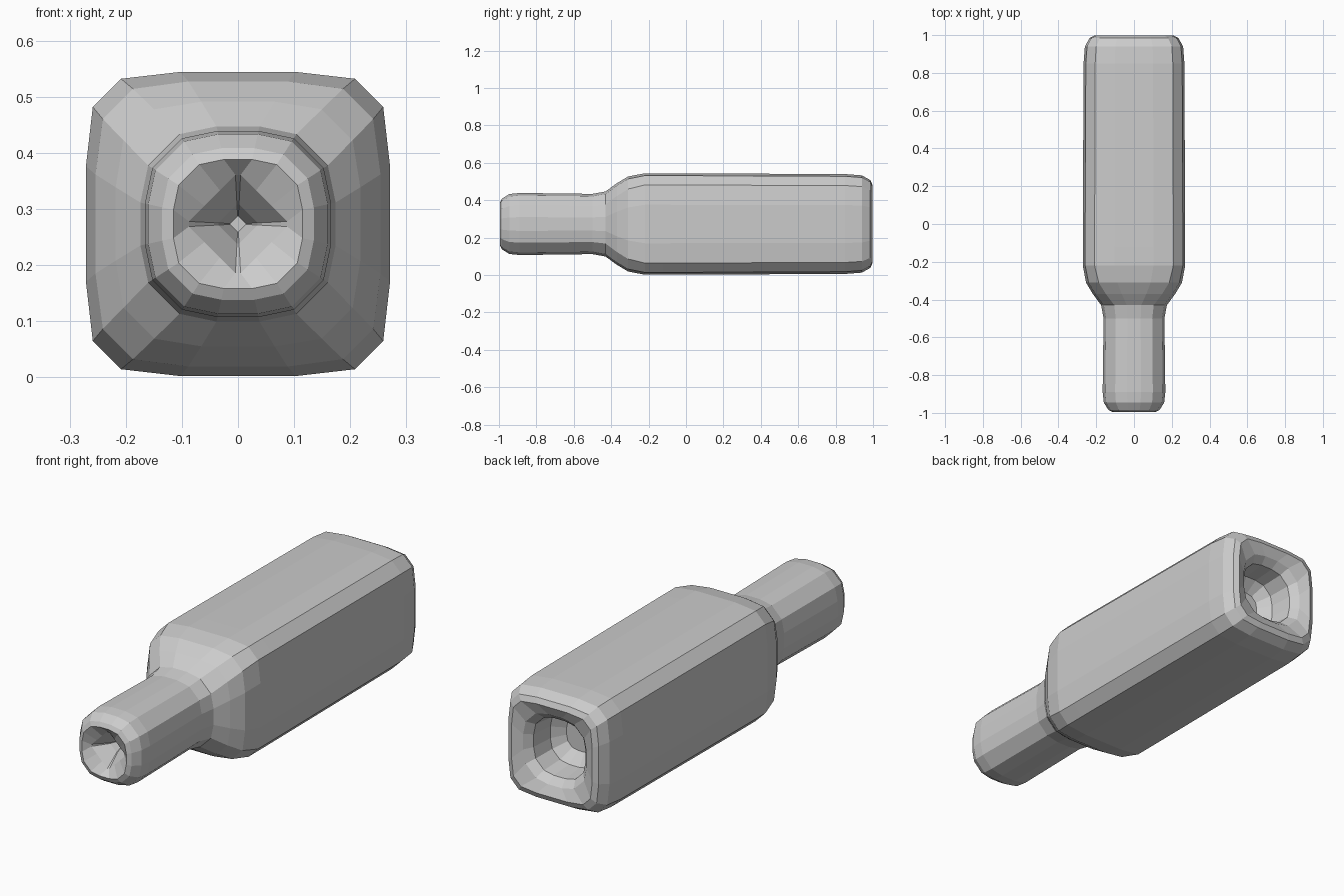
import bpy, bmesh

if "Cube" in bpy.data.objects:
    bpy.data.objects.remove(bpy.data.objects["Cube"])

CZ = 0.273
# Quarter outlines (x, z) of the three section types, unit half-width
SQUARE = [(1, .38), (.955, .77), (.77, .955), (.38, 1)]
ROUND = [(1, .22), (.92, .6), (.6, .92), (.22, 1)]
DIAMOND = [(.95, .05), (.65, .35), (.35, .65), (.05, .95)]


def section(shape, half):
    pts = []
    x, z = 1, 1
    for quarter in range(4):
        for a, b in shape:
            for _ in range(quarter):
                a, b = -b, a
            pts.append((a * half, b * half))
    return pts


def mix(t):
    return [(a[0] + (b[0] - a[0]) * t, a[1] + (b[1] - a[1]) * t)
            for a, b in zip(SQUARE, ROUND)]


# Sections from the nozzle pit, round the outside, into the rear socket
rings = [
    (-.85, DIAMOND, .015), (-.90, DIAMOND, .037), (-.965, DIAMOND, .092),
    (-.995, ROUND, .115), (-.985, ROUND, .135), (-.945, ROUND, .16),
    (-.89, ROUND, .166), (-.50, ROUND, .161), (-.43, ROUND, .174),
    (-.37, mix(.5), .218), (-.31, mix(.2), .254), (-.22, SQUARE, .271),
    (-.12, SQUARE, .271), (.85, SQUARE, .267), (.94, SQUARE, .26),
    (.985, SQUARE, .235), (.997, SQUARE, .21), (.975, ROUND, .165),
    (.94, ROUND, .135), (.83, ROUND, .125), (.78, ROUND, .075),
]

bm = bmesh.new()
loops = [[bm.verts.new((x, y, z + CZ)) for x, z in section(shape, half)]
         for y, shape, half in rings]
for a, b in zip(loops, loops[1:]):
    for i in range(16):
        j = (i + 1) % 16
        bm.faces.new((a[i], a[j], b[j], b[i]))
bm.faces.new(loops[0])
bm.faces.new(loops[-1])
bmesh.ops.recalc_face_normals(bm, faces=bm.faces)

# Bottle-shaped body with neck
mesh = bpy.data.meshes.new("bottle_body")
bm.to_mesh(mesh)
bm.free()
body = bpy.data.objects.new("bottle_body", mesh)
bpy.context.collection.objects.link(body)
